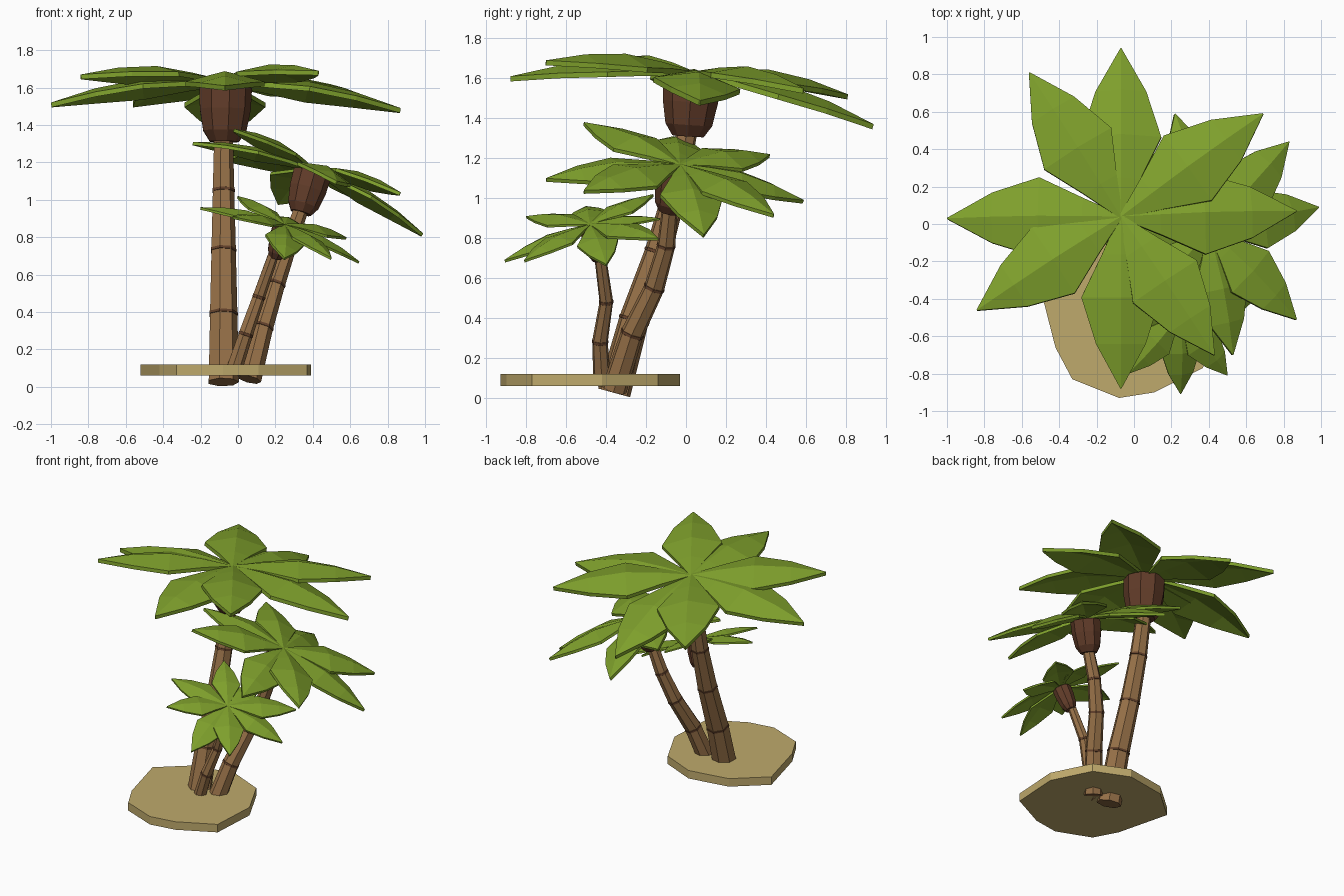
import bpy, bmesh
from math import sin, cos, pi
from mathutils import Vector

if "Cube" in bpy.data.objects:
    bpy.data.objects.remove(bpy.data.objects["Cube"])


def mat(name, c):
    m = bpy.data.materials.new(name)
    m.diffuse_color = (*c, 1)
    m.use_nodes = True
    m.node_tree.nodes["Principled BSDF"].inputs["Base Color"].default_value = m.diffuse_color
    return m


GREEN = mat("leaf_green", (0.21, 0.35, 0.025))
BARK = mat("bark", (0.31, 0.165, 0.065))
RING = mat("ring_brown", (0.13, 0.055, 0.025))
HUSK = mat("husk_brown", (0.12, 0.045, 0.022))
SAND = mat("sand", (0.52, 0.40, 0.15))


def finish(bm, name, mats):
    bmesh.ops.recalc_face_normals(bm, faces=bm.faces)
    me = bpy.data.meshes.new(name)
    bm.to_mesh(me)
    bm.free()
    for m in mats:
        me.materials.append(m)
    ob = bpy.data.objects.new(name, me)
    bpy.context.collection.objects.link(ob)
    return ob


def tube(name, centres, axes, radii, sides, mats, slots):
    """Faceted tube through rings; slots give the material of each segment."""
    bm = bmesh.new()
    rings = []
    for c, a, r in zip(centres, axes, radii):
        a = a.normalized()
        u = Vector((1, 0, 0))
        u = (u - a * u.dot(a)).normalized()
        v = a.cross(u)
        rings.append([bm.verts.new(c + r * (u * cos(2 * pi * k / sides) + v * sin(2 * pi * k / sides)))
                      for k in range(sides)])
    for i in range(len(rings) - 1):
        for k in range(sides):
            n = (k + 1) % sides
            f = bm.faces.new((rings[i][k], rings[i][n], rings[i + 1][n], rings[i + 1][k]))
            f.material_index = slots[i]
    bm.faces.new(rings[0][::-1]).material_index = slots[0]
    bm.faces.new(rings[-1]).material_index = slots[-1]
    return finish(bm, name, mats)


def trunk(name, path, r0, r1):
    """Bent trunk with a thin dark ring at each joint."""
    pts = [Vector(p) for p in path]
    n = len(pts) - 1
    cs, ax, rs, slots = [], [], [], []
    for i, p in enumerate(pts):
        a = (pts[min(i + 1, n)] - pts[max(i - 1, 0)]).normalized()
        r = r0 + (r1 - r0) * i / n
        if 0 < i < n:
            for off, k in ((-0.008, 1), (-0.007, 1.05), (0.007, 1.05), (0.008, 1)):
                cs.append(p + a * off)
                ax.append(a)
                rs.append(r * k)
            slots += [0, 1, 1, 1]
        else:
            cs.append(p)
            ax.append(a)
            rs.append(r)
            slots += [0] if i == n else []
    tube(name, cs, ax, rs, 7, [BARK, RING], slots)


def husk(name, bottom, top, r):
    """Bulbous crown base below the leaves."""
    b, t = Vector(bottom), Vector(top)
    prof = ((0, 0.55), (0.2, 0.82), (0.6, 0.97), (1, 1.0))
    tube(name, [b.lerp(t, s) for s, _ in prof], [t - b] * 4, [r * k for _, k in prof], 9, [HUSK], [0] * 3)


def crown(name, centre, normal, tips):
    """Thick folded leaves running from the centre to each tip."""
    bm = bmesh.new()
    c, nrm = Vector(centre), Vector(normal).normalized()
    stations = ((0, 0.012, 0, 0), (0.22, 0.11, 0.04, 0.03), (0.47, 0.23, 0.07, 0.06),
                (0.74, 0.145, 0.05, 0.04), (1, 0.003, 0, 0))
    for tip in tips:
        d = Vector(tip) - c
        length = d.length
        up = (nrm - d * nrm.dot(d) / d.length_squared).normalized()
        side = d.cross(up).normalized()
        secs = []
        for t, w, rise, drop in stations:
            p = c + d * t + up * rise * length
            s = side * w * length
            lo = up * drop * length
            th = up * 0.028 * length
            ring = [p - s - lo, p, p + s - lo, p + s - lo - th, p - th, p - s - lo - th]
            secs.append([bm.verts.new(q) for q in ring])
        for a, b in zip(secs, secs[1:]):
            for k in range(6):
                n = (k + 1) % 6
                bm.faces.new((a[k], a[n], b[n], b[k]))
        for s in (secs[0], secs[-1]):
            bm.faces.new((s[0], s[1], s[4], s[5]))
            bm.faces.new((s[1], s[2], s[3], s[4]))
    finish(bm, name, [GREEN])


# Sand island slab
outline = [(-0.33, -0.83), (-0.08, -0.93), (0.11, -0.90), (0.37, -0.77), (0.39, -0.42),
           (0.25, -0.14), (0.0, -0.03), (-0.30, -0.08), (-0.52, -0.27), (-0.42, -0.66)]
bm = bmesh.new()
base = bm.faces.new([bm.verts.new((x, y, 0.06)) for x, y in outline])
ext = bmesh.ops.extrude_face_region(bm, geom=[base], use_keep_orig=True)
bmesh.ops.translate(bm, vec=(0, 0, 0.06), verts=[v for v in ext["geom"] if isinstance(v, bmesh.types.BMVert)])
finish(bm, "sand_island", [SAND])

# Large palm
trunk("large_trunk", [(-0.08, -0.36, 0.025), (-0.08, -0.26, 0.39), (-0.08, -0.14, 0.73),
                      (-0.08, -0.05, 1.05), (-0.08, 0.01, 1.36)], 0.085, 0.052)
husk("large_husk", (-0.075, 0.01, 1.31), (-0.07, 0.03, 1.60), 0.145)
crown("large_crown", (-0.07, 0.04, 1.635), (0, 0.14, 1),
      [(-0.07, 0.94, 1.37), (0.69, 0.59, 1.55), (0.87, 0.07, 1.49), (0.43, -0.70, 1.69),
       (-0.07, -0.88, 1.61), (-0.84, -0.46, 1.67), (-1.0, 0.03, 1.52), (-0.56, 0.81, 1.52)])

# Medium palm
trunk("medium_trunk", [(0.06, -0.36, 0.04), (0.13, -0.27, 0.32), (0.20, -0.16, 0.55),
                       (0.27, -0.10, 0.76), (0.34, -0.08, 0.96)], 0.065, 0.04)
husk("medium_husk", (0.335, -0.08, 0.93), (0.395, -0.04, 1.14), 0.105)
crown("medium_crown", (0.40, -0.03, 1.17), (0.38, 0.15, 1),
      [(0.99, 0.09, 0.82), (0.83, 0.44, 0.92), (0.22, 0.59, 0.99), (-0.06, 0.42, 1.22),
       (-0.24, -0.06, 1.31), (-0.02, -0.51, 1.38), (0.53, -0.70, 1.10), (0.87, -0.51, 1.04)])

# Small palm
trunk("small_trunk", [(-0.03, -0.42, 0.07), (0.04, -0.43, 0.28), (0.11, -0.40, 0.48),
                      (0.19, -0.43, 0.71)], 0.045, 0.03)
husk("small_husk", (0.20, -0.43, 0.69), (0.245, -0.47, 0.85), 0.065)
crown("small_crown", (0.25, -0.48, 0.87), (0.28, -0.15, 1),
      [(0.65, -0.40, 0.67), (0.58, -0.14, 0.80), (0.27, -0.13, 0.90), (0.0, -0.165, 1.02),
       (-0.20, -0.50, 0.96), (-0.03, -0.80, 0.91), (0.25, -0.91, 0.69), (0.50, -0.81, 0.69)])
